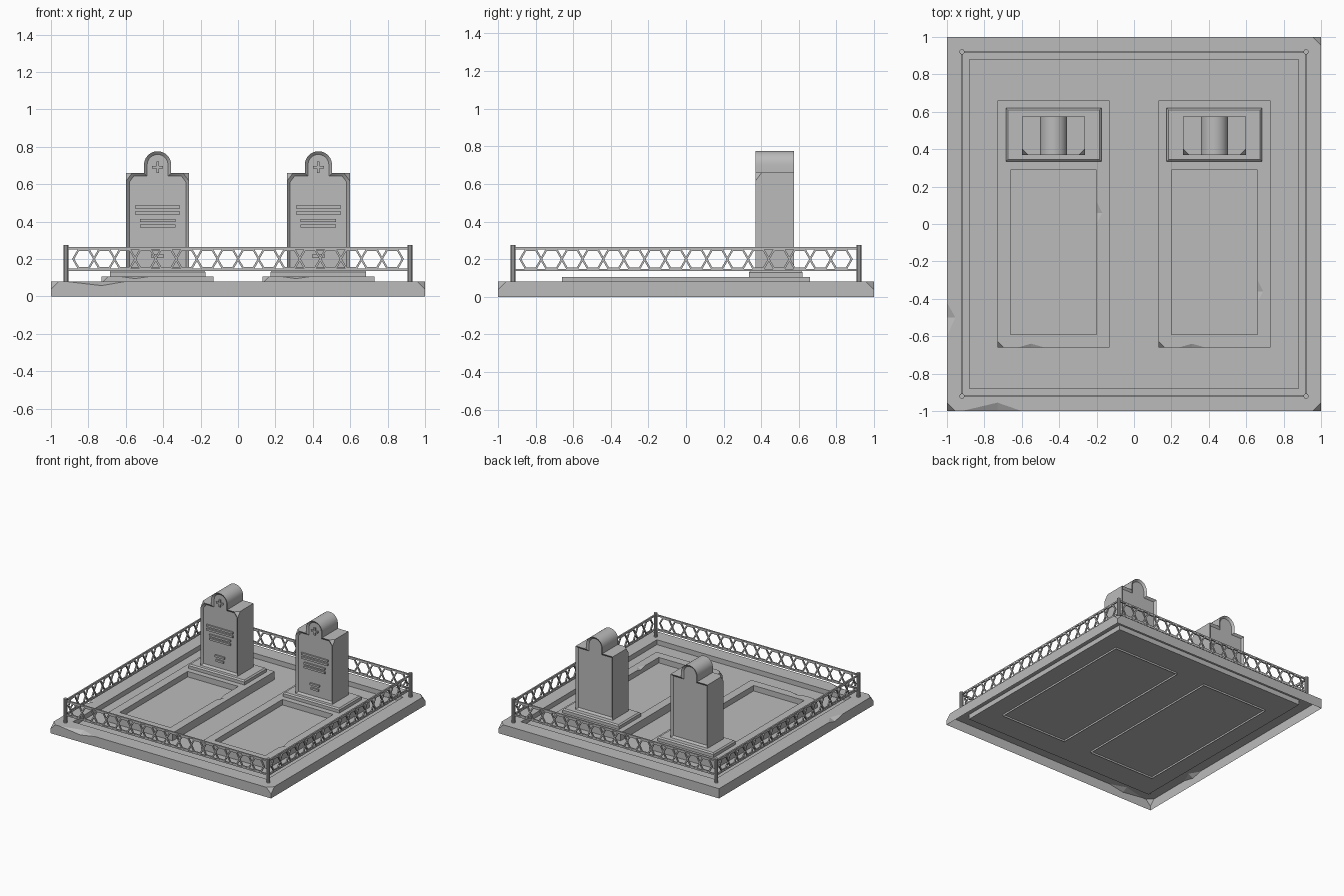
import bpy, bmesh, math
from mathutils import Vector

cube = bpy.data.objects.get("Cube")
if cube:
    bpy.data.objects.remove(cube, do_unlink=True)

stone = bpy.data.materials.new("grey stone")
stone.use_nodes = True
GREY = (0.5, 0.5, 0.5, 1)
stone.diffuse_color = GREY
stone.node_tree.nodes["Principled BSDF"].inputs["Base Color"].default_value = GREY


def finish(bm, name, smooth=False):
    mesh = bpy.data.meshes.new(name)
    bm.to_mesh(mesh)
    bm.free()
    mesh.materials.append(stone)
    ob = bpy.data.objects.new(name, mesh)
    bpy.context.collection.objects.link(ob)
    if smooth:
        bpy.ops.object.select_all(action='DESELECT')
        ob.select_set(True)
        bpy.context.view_layer.objects.active = ob
        bpy.ops.object.shade_smooth_by_angle(angle=math.radians(35))
    return ob


def add_box(bm, center, size):
    cube = bmesh.ops.create_cube(bm, size=1)
    for v in cube["verts"]:
        v.co = Vector(center) + v.co * Vector(size)


def tray(rings):
    """Open-bottomed shell through rectangles (x0, x1, y0, y1, z), capped by the last."""
    bm = bmesh.new()
    loops = [[bm.verts.new((x, y, z)) for x, y in ((x0, y0), (x1, y0), (x1, y1), (x0, y1))]
             for x0, x1, y0, y1, z in rings]
    for a, b in zip(loops, loops[1:]):
        for i in range(4):
            j = (i + 1) % 4
            bm.faces.new((a[i], a[j], b[j], b[i]))
    bm.faces.new(loops[-1])
    bm.normal_update()
    return bm


def chop_corner(bm, corner, normal, depth):
    """Slice off a corner with a plane and close the cut."""
    n = Vector(normal).normalized()
    cut = bmesh.ops.bisect_plane(bm, geom=bm.verts[:] + bm.edges[:] + bm.faces[:],
                                 plane_co=Vector(corner) - n * depth, plane_no=n,
                                 clear_outer=True)
    edges = [e for e in cut["geom_cut"] if isinstance(e, bmesh.types.BMEdge)]
    face = bmesh.ops.contextual_create(bm, geom=edges)["faces"]
    bm.normal_update()
    for f in face:
        if f.normal.dot(n) < 0:
            f.normal_flip()


def chip_edge(bm, mid, before, after, depth):
    """Break a shallow wedge out of the edge that passes through mid."""
    mid = Vector(mid)

    def distance(e):
        a, b = (v.co for v in e.verts)
        t = max(0, min(1, (mid - a).dot(b - a) / (b - a).length_squared))
        return (a + (b - a) * t - mid).length

    edge = min((e for e in bm.edges if len(e.link_faces) == 2), key=distance)
    v1, v2 = edge.verts
    along = (v2.co - v1.co).normalized()
    a, b = bm.verts.new(mid - along * before), bm.verts.new(mid + along * after)
    old, tips, facing = list(edge.link_faces), [], Vector()
    for f in old:
        inward = f.normal.cross(along)
        if inward.dot(f.calc_center_median() - mid) < 0:
            inward.negate()
        tip = bm.verts.new(mid + inward * (depth if f.normal.z > 0.5 else depth * 0.5))
        tips.append(tip)
        facing += f.normal
        verts = []
        for loop in f.loops:
            verts.append(loop.vert)
            if loop.edge == edge:
                verts += [a, tip, b] if loop.vert == v1 else [b, tip, a]
        bm.faces.new(verts)
    bmesh.ops.delete(bm, geom=old, context='FACES_ONLY')
    bm.edges.remove(edge)
    new = [bm.faces.new((a, tips[0], tips[1])), bm.faces.new((tips[0], b, tips[1]))]
    bm.normal_update()
    for f in new:
        if f.normal.dot(facing) < 0:
            f.normal_flip()


# Base: raised border around a sunken floor, with broken corners and edges
R, IN, TOP, FLOOR = 1.0, 0.88, 0.08, 0.04
base = tray([(-R, R, -R, R, 0), (-R, R, -R, R, TOP),
             (-IN, IN, -IN, IN, TOP), (-IN, IN, -IN, IN, FLOOR)])
chip_edge(base, (-0.73, -R, TOP), 0.13, 0.19, 0.045)
chip_edge(base, (-R, -0.5, TOP), 0.1, 0.08, 0.045)
for sx, sy in ((-1, -1), (1, -1), (1, 1)):
    chop_corner(base, (sx, sy, TOP), (sx, sy, 1), 0.025)
finish(base, "base_border")

# Grave curbs, plinths and headstones
for side, cx in (("right", -0.43), ("left", 0.43)):
    x0, x1, y0, y1 = cx - 0.3, cx + 0.3, -0.66, 0.66
    inner = (cx - 0.23, cx + 0.23, -0.59, 0.29)
    curb = tray([(x0, x1, y0, y1, 0.025), (x0, x1, y0, y1, 0.105),
                 (*inner, 0.105), (*inner, 0.06)])
    chip_edge(curb, (cx - 0.12, y0, 0.105), 0.07, 0.07, 0.02)
    chip_edge(curb, (cx + 0.23, 0.06 if cx < 0 else -0.36, 0.105), 0.06, 0.06, 0.03)
    chop_corner(curb, (x0, y0, 0.105), (-1, -1, 1), 0.02)
    finish(curb, side + "_grave_curb")

    px, py0, py1 = 0.255, 0.335, 0.62
    plinth = tray([(cx - px, cx + px, py0, py1, 0.1), (cx - px, cx + px, py0, py1, 0.13),
                   (cx - px + 0.01, cx + px - 0.01, py0 + 0.01, py1 - 0.01, 0.14)])
    finish(plinth, side + "_plinth")

    # Headstone profile with square shoulders and a round top
    W, AR, SHOULDER, SPRING, FRONT, BACK = 0.168, 0.073, 0.66, 0.703, 0.37, 0.575
    profile = [(-W, 0.138), (W, 0.138), (W, SHOULDER), (AR, SHOULDER)]
    profile += [(AR * math.cos(math.pi * i / 12), SPRING + AR * math.sin(math.pi * i / 12))
                for i in range(13)]
    profile += [(-AR, SHOULDER), (-W, SHOULDER)]
    bm = bmesh.new()
    face = bm.faces.new([bm.verts.new((cx + x, FRONT, z)) for x, z in profile])
    ext = bmesh.ops.extrude_face_region(bm, geom=[face])
    for v in ext["geom"]:
        if isinstance(v, bmesh.types.BMVert):
            v.co.y = BACK
    bmesh.ops.recalc_face_normals(bm, faces=bm.faces[:])
    for s in (-1, 1):
        chop_corner(bm, (cx + s * W, FRONT, SHOULDER), (s * 2, -2, 1.5), 0.02)
    bm.normal_update()
    # Sunken panels on the front and the back
    for direction in (-1, 1):
        panel = max(bm.faces, key=lambda f: f.normal.y * direction * f.calc_area())
        bmesh.ops.inset_region(bm, faces=[panel], thickness=0.017, use_even_offset=True)
        for v in panel.verts:
            v.co.y -= direction * 0.015
    bm.normal_update()
    finish(bm, side + "_headstone", smooth=True)

    # Raised inscription bars and cross on the front panel
    bars = bmesh.new()
    for z, width in ((0.478, 0.24), (0.447, 0.24), (0.405, 0.19), (0.375, 0.19),
                     (0.25, 0.085), (0.215, 0.07)):
        add_box(bars, (cx, FRONT + 0.01, z), (width, 0.016, 0.016))
    finish(bars, side + "_inscription_bars")
    cross, h, t = bmesh.new(), 0.03, 0.007
    arms = [(-t, -h), (t, -h), (t, -t), (h, -t), (h, t), (t, t),
            (t, h), (-t, h), (-t, t), (-h, t), (-h, -t), (-t, -t)]
    face = cross.faces.new([cross.verts.new((cx + x, FRONT + 0.004, 0.69 + z)) for x, z in arms])
    ext = bmesh.ops.extrude_face_region(cross, geom=[face])
    for v in ext["geom"]:
        if isinstance(v, bmesh.types.BMVert):
            v.co.y = FRONT + 0.017
    bmesh.ops.recalc_face_normals(cross, faces=cross.faces[:])
    finish(cross, side + "_cross")

# Fence: corner posts, then one panel of rails and hexagons repeated on four sides
P = 0.92
posts = bmesh.new()
for sx in (-1, 1):
    for sy in (-1, 1):
        made = bmesh.ops.create_cone(posts, cap_ends=True, segments=10, radius1=0.014,
                                     radius2=0.014, depth=0.2)
        bmesh.ops.translate(posts, verts=made["verts"], vec=(sx * P, sy * P, 0.176))
finish(posts, "fence_posts", smooth=True)

panel = bmesh.new()
for z in (0.258, 0.143):
    add_box(panel, (0, -P, z), (2 * P, 0.012, 0.012))
for k in range(16):
    rings = []
    for radius, y in ((0.062, -P - 0.005), (0.062, -P + 0.005),
                      (0.05, -P + 0.005), (0.05, -P - 0.005)):
        rings.append([panel.verts.new((0.11 * (k - 7.5) + radius * math.cos(math.pi * i / 3), y,
                                       0.2 + radius * math.sin(math.pi * i / 3)))
                      for i in range(6)])
    for a, b in zip(rings, rings[1:] + rings[:1]):
        for i in range(6):
            j = (i + 1) % 6
            panel.faces.new((a[i], a[j], b[j], b[i]))
bmesh.ops.recalc_face_normals(panel, faces=panel.faces[:])
front = finish(panel, "front_fence")
for turn, name in enumerate(("left_fence", "back_fence", "right_fence"), 1):
    ob = bpy.data.objects.new(name, front.data)
    ob.rotation_euler.z = turn * math.pi / 2
    bpy.context.collection.objects.link(ob)
